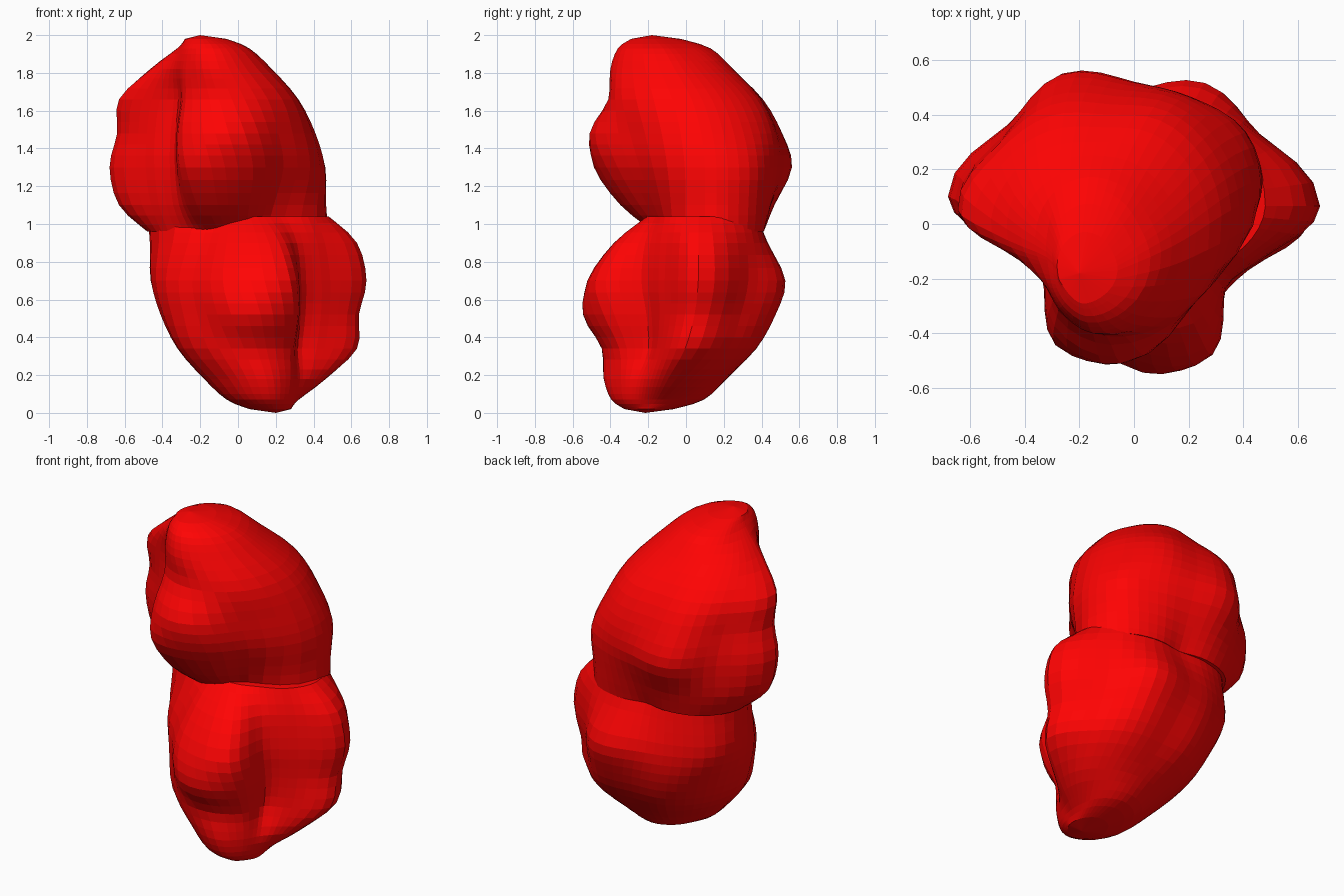
import bpy, bmesh, math

if "Cube" in bpy.data.objects:
    bpy.data.objects.remove(bpy.data.objects["Cube"])

# Directions (degrees from +x) in which the radii of every section are measured
ANGLES = [0, 30, 60, 90, 120, 150, 180, 200, 222, 243, 270, 305, 360]
# Cross-sections of one lumpy lobe: height, centre x, centre y, radii
SECTIONS = [
    (0.96, 0.00, 0.10, [.47, .45, .36, .29, .36, .45, .48, .43, .34, .30, .26, .26]),
    (1.10, 0.00, 0.10, [.46, .46, .39, .35, .42, .51, .63, .49, .42, .48, .42, .33]),
    (1.30, 0.00, 0.10, [.46, .47, .42, .42, .52, .53, .68, .52, .45, .61, .56, .42]),
    (1.48, -.05, 0.08, [.46, .45, .43, .41, .48, .49, .59, .46, .38, .54, .59, .46]),
    (1.66, -.10, 0.03, [.42, .41, .40, .37, .42, .46, .53, .38, .29, .39, .44, .45]),
    (1.82, -.15, -.06, [.33, .32, .32, .31, .32, .33, .31, .26, .24, .28, .34, .34]),
    (1.93, -.17, -.12, [.23, .22, .24, .25, .22, .17, .15, .15, .17, .20, .24, .24]),
    (1.98, -.19, -.17, [.13, .13, .14, .14, .12, .10, .09, .09, .09, .10, .12, .12]),
]
SUB_A, SUB_Z = 4, 3
SEGS = 12 * SUB_A


def spline(a, b, c, d, t):
    return 0.5 * (2 * b + (c - a) * t + (2 * a - 5 * b + 4 * c - d) * t * t
                  + (3 * b - a - 3 * c + d) * t ** 3)


def ring(section):
    """Smooth closed outline through the twelve radii."""
    z, cx, cy, r = section
    pts = []
    for i in range(SEGS):
        k, t = i // SUB_A, (i % SUB_A) / SUB_A
        rad = spline(r[k - 1], r[k], r[(k + 1) % 12], r[(k + 2) % 12], t)
        a = math.radians(ANGLES[k] + (ANGLES[k + 1] - ANGLES[k]) * t)
        pts.append((cx + rad * math.cos(a), cy + rad * math.sin(a), z))
    return pts


def lobe(name, material, flipped=False):
    keys = [ring(s) for s in SECTIONS]
    last = len(keys) - 1
    rows = []
    for k in range(last):
        quad = [keys[max(k - 1, 0)], keys[k], keys[k + 1], keys[min(k + 2, last)]]
        for s in range(SUB_Z):
            rows.append([tuple(spline(*[q[i][n] for q in quad], s / SUB_Z) for n in range(3))
                         for i in range(SEGS)])
    rows.append(keys[last])

    bm = bmesh.new()
    rings = [[bm.verts.new(p) for p in row] for row in rows]
    for lo, hi in zip(rings, rings[1:]):
        for i in range(SEGS):
            j = (i + 1) % SEGS
            bm.faces.new((lo[i], lo[j], hi[j], hi[i]))
    bm.faces.new(rings[0][::-1])
    tip = bm.verts.new((-.2, -.18, 2.0))
    for i in range(SEGS):
        bm.faces.new((rings[-1][i], rings[-1][(i + 1) % SEGS], tip))

    # The lower lobe is the upper one turned half way round the y axis
    if flipped:
        for v in bm.verts:
            v.co = (-v.co.x, v.co.y - 0.035, 2 - v.co.z)
    bmesh.ops.recalc_face_normals(bm, faces=bm.faces)
    mesh = bpy.data.meshes.new(name)
    bm.to_mesh(mesh)
    bm.free()
    mesh.materials.append(material)
    ob = bpy.data.objects.new(name, mesh)
    bpy.context.collection.objects.link(ob)
    return ob


red = bpy.data.materials.new("red")
red.diffuse_color = (1.0, 0.001, 0.001, 1)
red.use_nodes = True
red.node_tree.nodes["Principled BSDF"].inputs["Base Color"].default_value = red.diffuse_color

lobe("upper_lobe", red)
lobe("lower_lobe", red, flipped=True)
